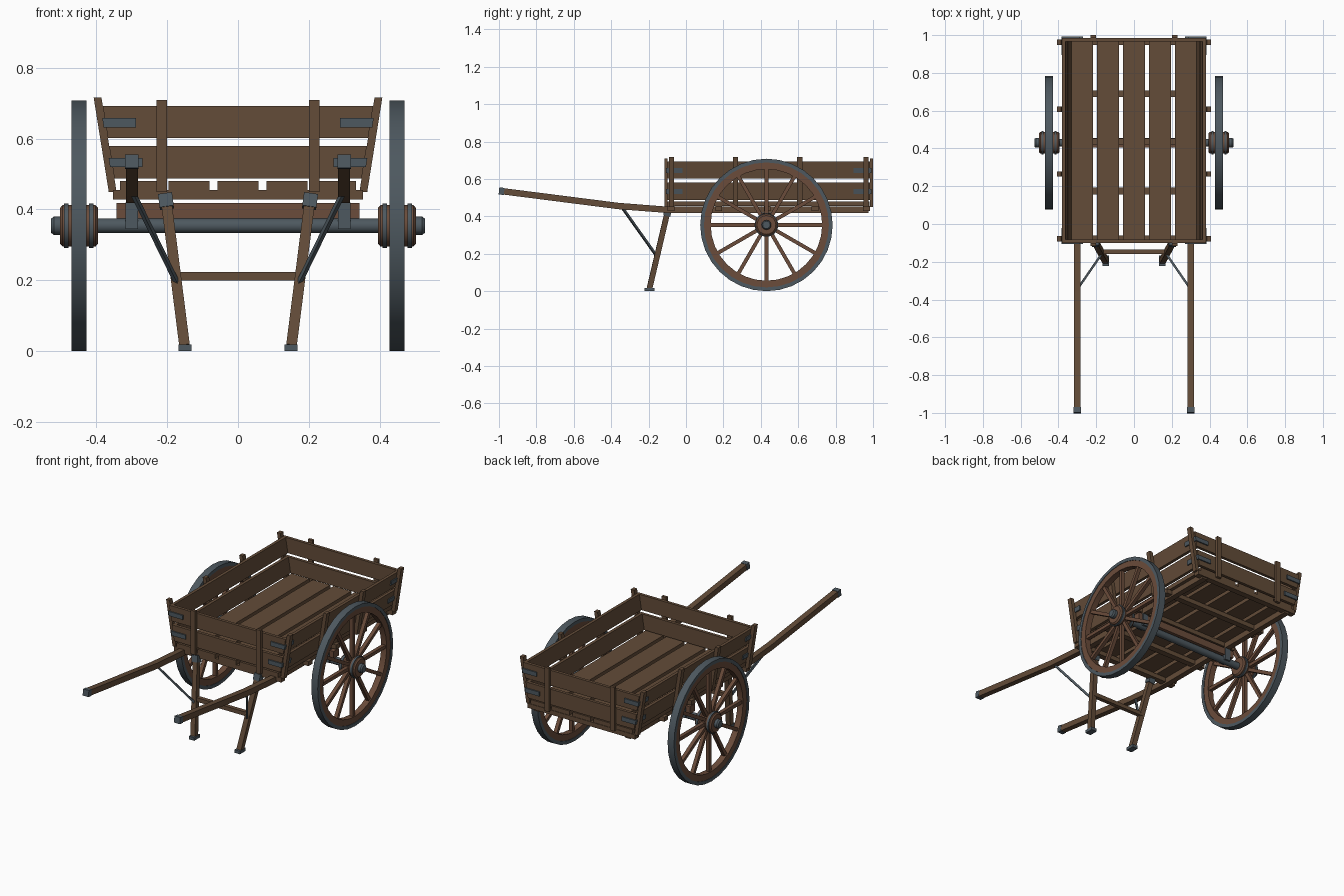
import bpy, bmesh, math
from mathutils import Vector, Matrix

cube = bpy.data.objects.get("Cube")
if cube:
    bpy.data.objects.remove(cube, do_unlink=True)


def material(name, rgb):
    m = bpy.data.materials.new(name)
    m.use_nodes = True
    m.diffuse_color = (*rgb, 1)
    bsdf = next(n for n in m.node_tree.nodes if n.type == 'BSDF_PRINCIPLED')
    bsdf.inputs["Base Color"].default_value = (*rgb, 1)
    return m


WOOD = material("brown_wood", (0.125, 0.072, 0.040))
RED_WOOD = material("reddish_wood", (0.145, 0.072, 0.043))
IRON = material("grey_iron", (0.075, 0.098, 0.115))


def finish(name, bm, mat, smooth=False):
    bmesh.ops.recalc_face_normals(bm, faces=bm.faces)
    me = bpy.data.meshes.new(name)
    bm.to_mesh(me)
    bm.free()
    me.materials.append(mat)
    ob = bpy.data.objects.new(name, me)
    bpy.context.collection.objects.link(ob)
    if smooth:
        bpy.ops.object.select_all(action='DESELECT')
        ob.select_set(True)
        bpy.context.view_layer.objects.active = ob
        bpy.ops.object.shade_smooth_by_angle(angle=math.radians(35))
    return ob


def box(name, x0, x1, y0, y1, z0, z1, mat):
    bm = bmesh.new()
    bmesh.ops.create_cube(bm, size=1)
    bmesh.ops.scale(bm, vec=(x1 - x0, y1 - y0, z1 - z0), verts=bm.verts)
    bmesh.ops.translate(bm, vec=((x0 + x1) / 2, (y0 + y1) / 2, (z0 + z1) / 2), verts=bm.verts)
    return finish(name, bm, mat)


def sweep(name, path, w, h, mat, up=(0, 0, 1)):
    """Rectangular bar through a path, w across and h along the up direction."""
    bm = bmesh.new()
    pts = [Vector(p) for p in path]
    rings = []
    for i, p in enumerate(pts):
        d = (pts[min(i + 1, len(pts) - 1)] - pts[max(i - 1, 0)]).normalized()
        side = d.cross(Vector(up)).normalized()
        top = side.cross(d)
        rings.append([bm.verts.new(p + side * a * w / 2 + top * b * h / 2)
                      for a, b in ((-1, -1), (1, -1), (1, 1), (-1, 1))])
    for r, q in zip(rings, rings[1:]):
        for k in range(4):
            bm.faces.new((r[k], r[(k + 1) % 4], q[(k + 1) % 4], q[k]))
    bm.faces.new(rings[0])
    bm.faces.new(rings[-1])
    return finish(name, bm, mat)


def prism(name, outline, y0, y1, mat):
    """Outline in x and z, extruded along y."""
    bm = bmesh.new()
    face = bm.faces.new([bm.verts.new((x, y0, z)) for x, z in outline])
    new = bmesh.ops.extrude_face_region(bm, geom=[face])["geom"]
    bmesh.ops.translate(bm, vec=(0, y1 - y0, 0),
                        verts=[v for v in new if isinstance(v, bmesh.types.BMVert)])
    return finish(name, bm, mat)


def lathe(name, profile, mat, steps=32, closed=False):
    """Profile of (x, radius) spun about the axle line."""
    bm = bmesh.new()
    rings = [[bm.verts.new((x, AXLE_Y + r * math.cos(a), AXLE_Z + r * math.sin(a)))
              for a in (2 * math.pi * k / steps for k in range(steps))] for x, r in profile]
    pairs = list(zip(rings, rings[1:]))
    if closed:
        pairs.append((rings[-1], rings[0]))
    else:
        bm.faces.new(rings[0])
        bm.faces.new(rings[-1])
    for r, q in pairs:
        for k in range(steps):
            n = (k + 1) % steps
            bm.faces.new((r[k], r[n], q[n], q[k]))
    return finish(name, bm, mat, True)


def ring(name, x0, x1, r0, r1, mat):
    return lathe(name, [(x0, r0), (x0, r1), (x1, r1), (x1, r0)], mat, closed=True)


def lean(z):
    """Outer face of the leaning side posts at height z."""
    return 0.366 + (z - 0.455) * 0.16


def leaning(name, s, z0, z1, d0, d1, y0, y1, mat):
    """Leaning plank between depths d0 and d1 behind the post face."""
    prism(name, [(s * (lean(z0) - d0), z0), (s * (lean(z1) - d0), z1),
                 (s * (lean(z1) - d1), z1), (s * (lean(z0) - d1), z0)], y0, y1, mat)


AXLE_Y, AXLE_Z = 0.43, 0.354
FRONT, BACK = -0.1, 0.985
BOARDS = [(0.488, 0.58), (0.602, 0.692)]
STRAPS = [(0.52, 0.546), (0.632, 0.658)]

# Floor planks on cross joists
for i in range(-2, 3):
    box("floor_plank", i * 0.138 - 0.058, i * 0.138 + 0.058, FRONT, BACK - 0.005, 0.455, 0.48, WOOD)
for y in (-0.08, 0.175, 0.435, 0.69, 0.965):
    box("floor_joist", -0.353, 0.353, y - 0.018, y + 0.018, 0.428, 0.455, WOOD)

# Front and back walls
for y, out, end in ((FRONT, -1, "front"), (BACK, 1, "back")):
    for z0, z1 in BOARDS:
        a, b = lean(z0) - 0.022, lean(z1) - 0.022
        prism(end + "_board", [(-a, z0), (a, z0), (b, z1), (-b, z1)], y, y - out * 0.018, WOOD)
    for s in (-1, 1):
        box(end + "_post", s * 0.215 - 0.015, s * 0.215 + 0.015,
            min(y, y + out * 0.016), max(y, y + out * 0.016), 0.45, 0.71, WOOD)
        for z0, z1 in STRAPS:
            x = lean(z0) - 0.018
            prism(end + "_corner_strap", [(s * x, z0), (s * x, z1), (s * (x - 0.088), z1),
                                          (s * (x - 0.088), z0)], y, y + out * 0.007, IRON)

for s in (-1, 1):
    # Leaning side walls
    for z0, z1 in BOARDS:
        leaning("side_board", s, z0, z1, 0.022, 0.04, FRONT + 0.018, BACK - 0.018, WOOD)
    for y in (-0.078, 0.265, 0.608, 0.962):
        leaning("side_post", s, 0.45, 0.717, 0, 0.022, y - 0.014, y + 0.014, WOOD)
    for z0, z1 in STRAPS:
        for y0, y1 in ((FRONT - 0.007, -0.02), (0.895, BACK + 0.007)):
            leaning("side_corner_strap", s, z0, z1, 0.015, 0.022, y0, y1, IRON)

    # Handle shaft running back beneath the bed
    x = s * 0.3
    sweep("handle_shaft", [(x, -0.98, 0.534), (x, -0.36, 0.455), (x, -0.1, 0.435),
                           (x, 0.975, 0.435)], 0.034, 0.034, WOOD)
    sweep("handle_cap", [(x, -1, 0.536), (x, -0.972, 0.533)], 0.038, 0.038, IRON)
    box("axle_bracket", x - 0.018, x + 0.018, AXLE_Y - 0.03, AXLE_Y + 0.03, 0.345, 0.42, IRON)

    # Prop leg with iron foot, socket and brace
    sweep("prop_leg", [(s * 0.205, -0.095, 0.44), (s * 0.151, -0.195, 0.015)], 0.03, 0.03, WOOD, (0, 1, 0))
    sweep("leg_socket", [(s * 0.206, -0.094, 0.442), (s * 0.201, -0.103, 0.405)], 0.04, 0.038, IRON, (0, 1, 0))
    box("leg_foot", s * 0.15 - 0.018, s * 0.15 + 0.018, -0.222, -0.168, 0, 0.018, IRON)
    sweep("leg_brace", [(s * 0.296, -0.34, 0.445), (s * 0.172, -0.16, 0.192)], 0.012, 0.012, IRON)

    # Wheel: tyre, rim, spokes and hub
    ring("wheel_tyre", s * 0.428, s * 0.47, 0.334, 0.354, IRON)
    ring("wheel_rim", s * 0.431, s * 0.467, 0.298, 0.335, RED_WOOD)
    for k in range(12):
        a = math.radians(30 * k)
        d = Vector((0, math.cos(a), math.sin(a)))
        c = Vector((s * 0.449, AXLE_Y, AXLE_Z))
        sweep("wheel_spoke", [c + d * 0.04, c + d * 0.305], 0.02, 0.022, RED_WOOD, (1, 0, 0))
    lathe("wheel_hub", [(s * px, r) for px, r in ((0.395, 0.05), (0.402, 0.058), (0.43, 0.058),
          (0.436, 0.05), (0.462, 0.05), (0.468, 0.058), (0.496, 0.058), (0.503, 0.05))], RED_WOOD, 24)
    for hx in (0.409, 0.479):
        ring("hub_band", s * hx, s * (hx + 0.012), 0.05, 0.063, IRON)
    lathe("axle_cap", [(s * 0.5, 0.026), (s * 0.52, 0.026), (s * 0.528, 0.02)], IRON, 12)

# Axle, its beam and the leg crossbar
lathe("axle", [(-0.51, 0.021), (0.51, 0.021)], IRON, 12)
box("axle_beam", -0.344, 0.344, AXLE_Y - 0.025, AXLE_Y + 0.025, 0.375, 0.418, RED_WOOD)
box("leg_crossbar", -0.175, 0.175, -0.158, -0.134, 0.2, 0.224, WOOD)
